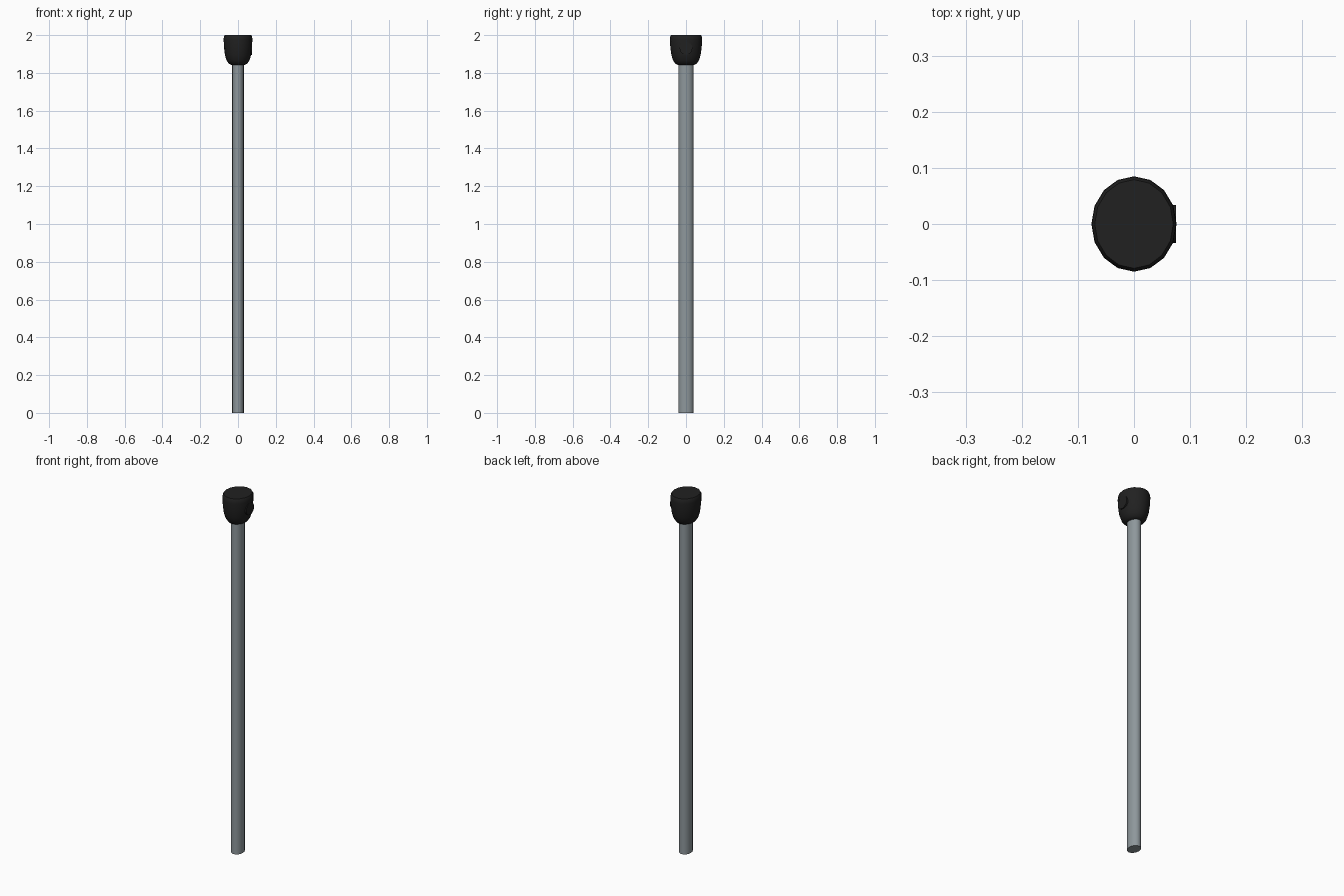
import bpy, bmesh
from math import cos, sin, pi, radians

if "Cube" in bpy.data.objects:
    bpy.data.objects.remove(bpy.data.objects["Cube"])

SIDES = 16


def material(name, rgb):
    mat = bpy.data.materials.new(name)
    mat.diffuse_color = (*rgb, 1)
    mat.use_nodes = True
    mat.node_tree.nodes["Principled BSDF"].inputs["Base Color"].default_value = mat.diffuse_color
    return mat


def oval_lathe(name, profile, mat, angle):
    """Stack oval rings given as (half width x, half depth y, z) and cap both ends."""
    bm = bmesh.new()
    rings = [[bm.verts.new((rx * cos(2 * pi * i / SIDES), ry * sin(2 * pi * i / SIDES), z))
              for i in range(SIDES)] for rx, ry, z in profile]
    for a, b in zip(rings, rings[1:]):
        for i in range(SIDES):
            j = (i + 1) % SIDES
            bm.faces.new((a[i], a[j], b[j], b[i]))
    bm.faces.new(rings[0][::-1])
    bm.faces.new(rings[-1])
    mesh = bpy.data.meshes.new(name)
    bm.to_mesh(mesh)
    bm.free()
    mesh.materials.append(mat)
    obj = bpy.data.objects.new(name, mesh)
    bpy.context.collection.objects.link(obj)
    bpy.ops.object.select_all(action='DESELECT')
    obj.select_set(True)
    bpy.context.view_layer.objects.active = obj
    bpy.ops.object.shade_smooth_by_angle(angle=radians(angle))
    return obj


steel = material("grey_metal", (0.27, 0.31, 0.33))
rubber = material("black_rubber", (0.015, 0.015, 0.015))

# Oval shaft, running a little way into the knob
oval_lathe("shaft", [(0.031, 0.040, 0), (0.031, 0.040, 1.86)], steel, 40)

# Rounded knob with a nearly flat top
oval_lathe("knob", [(0.034, 0.042, 1.842), (0.048, 0.056, 1.848),
                    (0.060, 0.068, 1.865), (0.069, 0.077, 1.893),
                    (0.074, 0.083, 1.935), (0.076, 0.085, 1.975),
                    (0.075, 0.084, 1.991), (0.070, 0.079, 2.0)], rubber, 50)

# Small round button on the right side of the knob
bpy.ops.mesh.primitive_cylinder_add(vertices=16, radius=0.034, depth=0.015,
                                    location=(0.0675, 0, 1.93), rotation=(0, pi / 2, 0))
button = bpy.context.object
button.name = "side_button"
button.data.materials.append(rubber)
bpy.ops.object.shade_smooth_by_angle(angle=radians(40))
